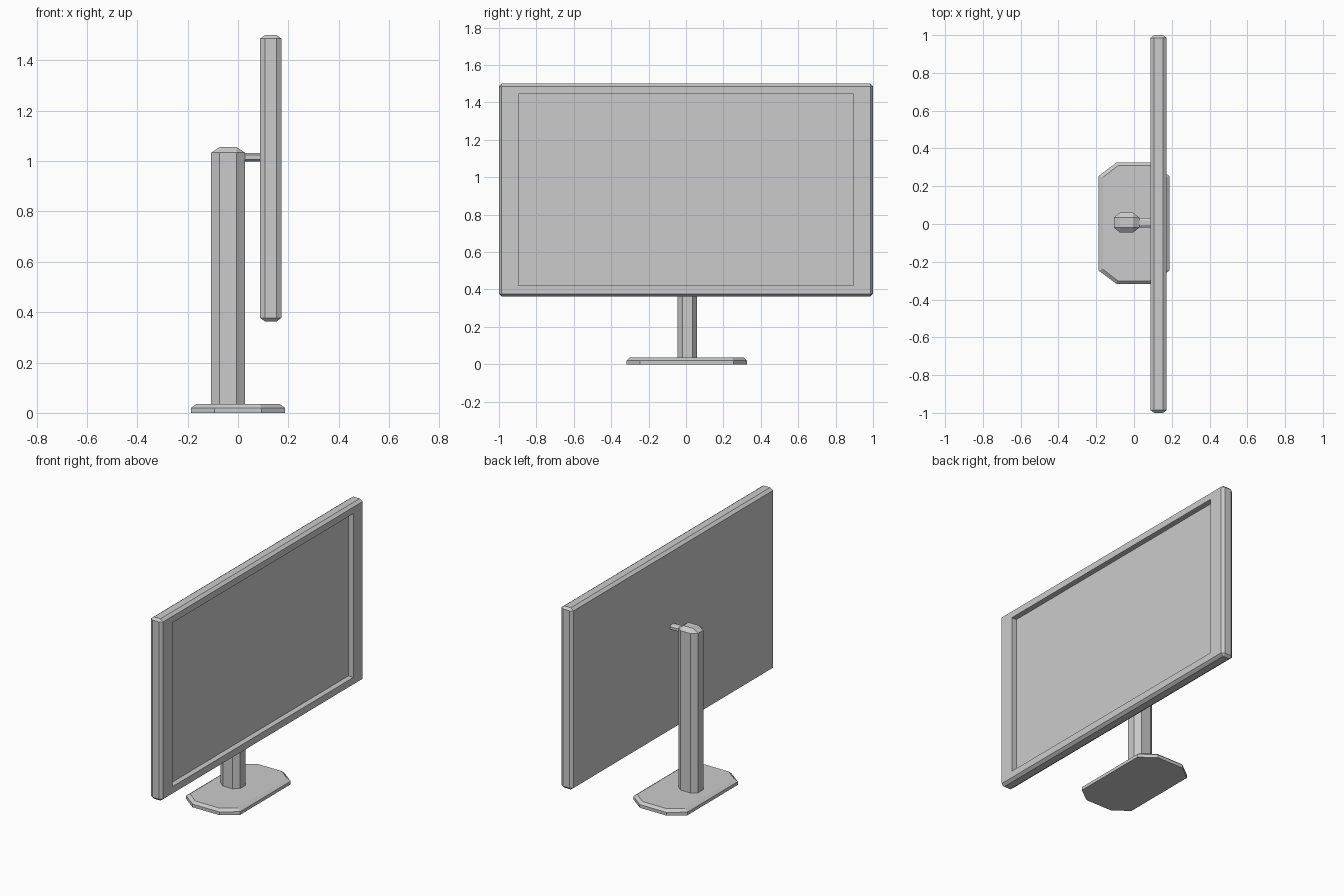
import bpy, bmesh, math
from itertools import product

if "Cube" in bpy.data.objects:
    bpy.data.objects.remove(bpy.data.objects["Cube"])


def hull(name, points, edit=None):
    """Convex solid around the points, flat regions merged into single faces."""
    bm = bmesh.new()
    for p in points:
        bm.verts.new(p)
    bmesh.ops.convex_hull(bm, input=bm.verts[:])
    bmesh.ops.dissolve_limit(bm, angle_limit=math.radians(1),
                             verts=bm.verts[:], edges=bm.edges[:])
    bmesh.ops.recalc_face_normals(bm, faces=bm.faces[:])
    if edit:
        edit(bm)
    mesh = bpy.data.meshes.new(name)
    bm.to_mesh(mesh)
    bm.free()
    obj = bpy.data.objects.new(name, mesh)
    bpy.context.collection.objects.link(obj)
    return obj


def chamfer_box(name, lo, hi, cut, edit=None):
    """Box with every edge chamfered; cut is the chamfer size along each axis."""
    pts = []
    for side in product((0, 1), repeat=3):
        for full in range(3):
            pts.append([(hi[i] if s else lo[i]) + (0 if i == full else cut[i] * (1 - 2 * s))
                        for i, s in enumerate(side)])
    return hull(name, pts, edit)


def recess_screen(bm):
    """Inset the front face to a bezel and push the panel back."""
    front = max(bm.faces, key=lambda f: f.calc_center_median().x)
    bmesh.ops.inset_individual(bm, faces=[front], thickness=0.02)
    for v in front.verts:
        v.co.y = math.copysign(0.895, v.co.y)
        v.co.z = 1.445 if v.co.z > 0.93 else 0.42
    panel = bmesh.ops.extrude_discrete_faces(bm, faces=[front])["faces"][0]
    for v in panel.verts:
        v.co.x -= 0.035


# Stand foot: octagonal plate with a sloped upper rim
def octagon(x, y, cx, cy, z):
    return [(sx * a, 0.004 + sy * b, z) for sx in (-1, 1) for sy in (-1, 1)
            for a, b in ((x, cy), (cx, y))]


hull("foot", octagon(0.187, 0.321, 0.093, 0.25, 0) + octagon(0.187, 0.321, 0.093, 0.25, 0.02)
     + octagon(0.165, 0.305, 0.085, 0.243, 0.035))

# Upright post, arm and monitor
chamfer_box("post", (-0.107, -0.045, 0.006), (0.028, 0.06, 1.055), (0.033, 0.026, 0.022))
chamfer_box("arm", (-0.01, -0.018, 0.999), (0.105, 0.032, 1.031), (0.01, 0.013, 0.008))
chamfer_box("monitor", (0.088, -1, 0.363), (0.172, 1, 1.5), (0.019, 0.014, 0.014), recess_screen)
